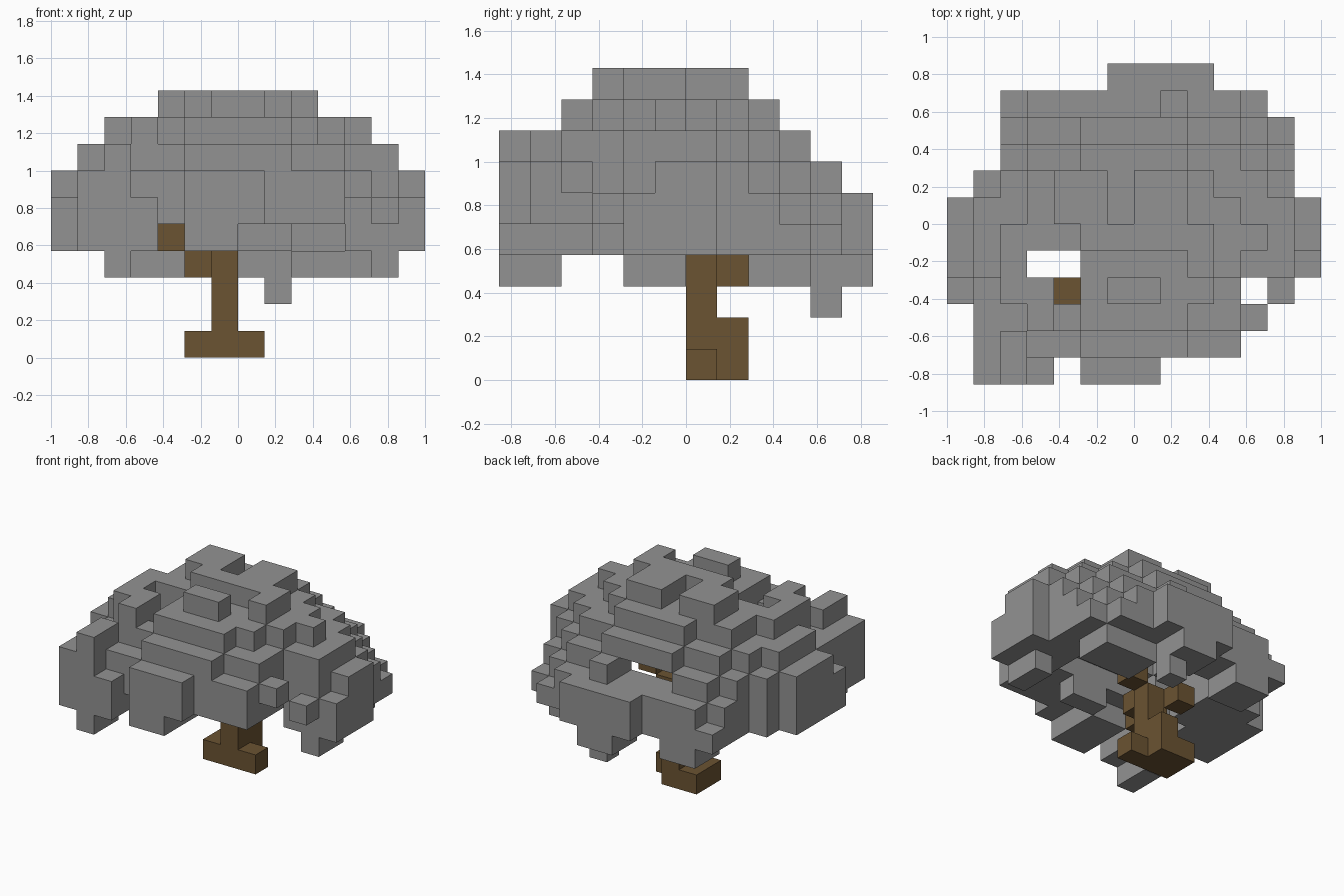
import bpy
import bmesh
from itertools import product
from mathutils import Vector

cube = bpy.data.objects.get("Cube")
if cube:
    bpy.data.objects.remove(cube, do_unlink=True)

UNIT = 1 / 7                      # edge of one block
ORIGIN = Vector((-1, -6 / 7, 0))  # corner of the block grid


def material(name, colour):
    mat = bpy.data.materials.new(name)
    mat.use_nodes = True
    mat.diffuse_color = colour
    mat.node_tree.nodes["Principled BSDF"].inputs["Base Color"].default_value = colour
    return mat


def box(xs, ys, zs):
    """Blocks in inclusive ranges."""
    return set(product(*(range(a, b + 1) for a, b in (xs, ys, zs))))


def disc(xs, ys, z, power):
    """One rounded layer of blocks."""
    cx, cy = sum(xs) / 2, sum(ys) / 2
    rx, ry = (xs[1] - xs[0] + 1) / 2, (ys[1] - ys[0] + 1) / 2
    return {c for c in box(xs, ys, (z, z))
            if abs((c[0] - cx) / rx) ** power + abs((c[1] - cy) / ry) ** power <= 1}


def build(name, blocks, mat, solid):
    """Mesh the outer faces of a set of blocks."""
    bm = bmesh.new()
    verts = {}

    def vert(p):
        if p not in verts:
            verts[p] = bm.verts.new(ORIGIN + Vector(p) * UNIT)
        return verts[p]

    for cell in sorted(blocks):
        for axis, side in product(range(3), (0, 1)):
            near = list(cell)
            near[axis] += 2 * side - 1
            if tuple(near) in solid:
                continue
            u, v = (axis + 1) % 3, (axis + 2) % 3
            ring = []
            for du, dv in ((0, 0), (1, 0), (1, 1), (0, 1)):
                p = list(cell)
                p[axis] += side
                p[u] += du
                p[v] += dv
                ring.append(vert(tuple(p)))
            bm.faces.new(ring if side else ring[::-1])
    mesh = bpy.data.meshes.new(name)
    bm.to_mesh(mesh)
    bm.free()
    mesh.materials.append(mat)
    obj = bpy.data.objects.new(name, mesh)
    bpy.context.collection.objects.link(obj)
    return obj


# Trunk: stepped foot, stem and branches climbing diagonally
trunk = box((5, 7), (6, 6), (0, 0)) | box((5, 6), (7, 7), (0, 0))
trunk |= box((6, 6), (6, 6), (1, 3)) | box((6, 6), (7, 7), (1, 1))
trunk |= {(5, 7, 3), (5, 5, 3), (5, 4, 4), (4, 3, 4)}
trunk |= {(7, 6, 4), (8, 6, 5)}

# Canopy: rounded layers kept inside the plan outline, front row first
outline = [(1, 7), (1, 10), (1, 10), (0, 10), (0, 13), (0, 13),
           (0, 13), (1, 12), (2, 12), (2, 12), (2, 11), (6, 9)]
canopy = disc((0, 13), (0, 11), 4, 2.05)
canopy |= disc((0, 13), (0, 11), 5, 1.6)
canopy |= disc((0, 13), (0, 10), 6, 1.5)
canopy |= disc((1, 12), (1, 9), 7, 1.5)
canopy |= disc((2, 11), (2, 8), 8, 1.5)
canopy = {c for c in canopy if outline[c[1]][0] <= c[0] <= outline[c[1]][1]}

# Front, side and back clumps
canopy |= box((1, 3), (0, 1), (4, 5)) | box((1, 2), (0, 1), (6, 6))
canopy |= box((2, 2), (0, 1), (7, 7)) | box((5, 6), (0, 0), (4, 6))
canopy |= box((7, 7), (0, 0), (5, 5)) | box((10, 10), (1, 1), (5, 6))
canopy |= box((1, 1), (2, 3), (4, 6)) | box((0, 0), (3, 4), (4, 5))
canopy |= box((13, 13), (4, 6), (4, 5)) | box((12, 12), (4, 5), (4, 6))
canopy |= box((6, 9), (11, 11), (4, 5)) | box((2, 3), (8, 10), (4, 4))
canopy |= box((10, 11), (10, 10), (4, 4)) | box((3, 3), (6, 7), (7, 8))
canopy |= {(11, 2, 6), (12, 3, 5)}

# Crown clumps
canopy |= box((4, 5), (6, 7), (9, 9)) | box((7, 8), (5, 7), (9, 9))
canopy |= box((9, 9), (4, 5), (8, 9)) | box((6, 7), (3, 3), (9, 9))
canopy |= box((5, 6), (5, 5), (9, 9)) | box((11, 11), (5, 5), (8, 8))
canopy |= box((2, 2), (3, 4), (6, 8)) | box((3, 3), (2, 3), (6, 8))

# Hollow inside and openings through the leaves
canopy -= box((4, 10), (4, 8), (4, 4)) | box((4, 9), (4, 8), (5, 5))
canopy -= box((3, 6), (3, 3), (4, 4)) | box((9, 11), (3, 3), (4, 4))
canopy -= box((5, 8), (5, 8), (6, 6)) | box((5, 7), (9, 10), (6, 6))
canopy -= box((4, 4), (0, 2), (4, 4)) | box((4, 4), (0, 0), (4, 9))
canopy -= box((3, 4), (4, 4), (3, 9)) | box((4, 4), (3, 3), (4, 9))
canopy -= box((11, 11), (3, 3), (3, 9)) | box((7, 11), (0, 2), (4, 4))
canopy -= {(13, 4, 6)}

# Hanging clumps
canopy |= box((2, 2), (0, 1), (3, 3)) | box((12, 12), (4, 5), (3, 4))
canopy |= box((3, 4), (9, 10), (3, 4))
canopy |= box((8, 8), (10, 10), (2, 3)) | box((7, 8), (10, 11), (3, 3))
canopy |= box((9, 11), (8, 9), (3, 3))

solid = canopy | trunk
build("canopy", canopy, material("leaf grey", (0.29, 0.29, 0.29, 1)), solid)
build("trunk", trunk, material("bark brown", (0.147, 0.087, 0.032, 1)), solid)
